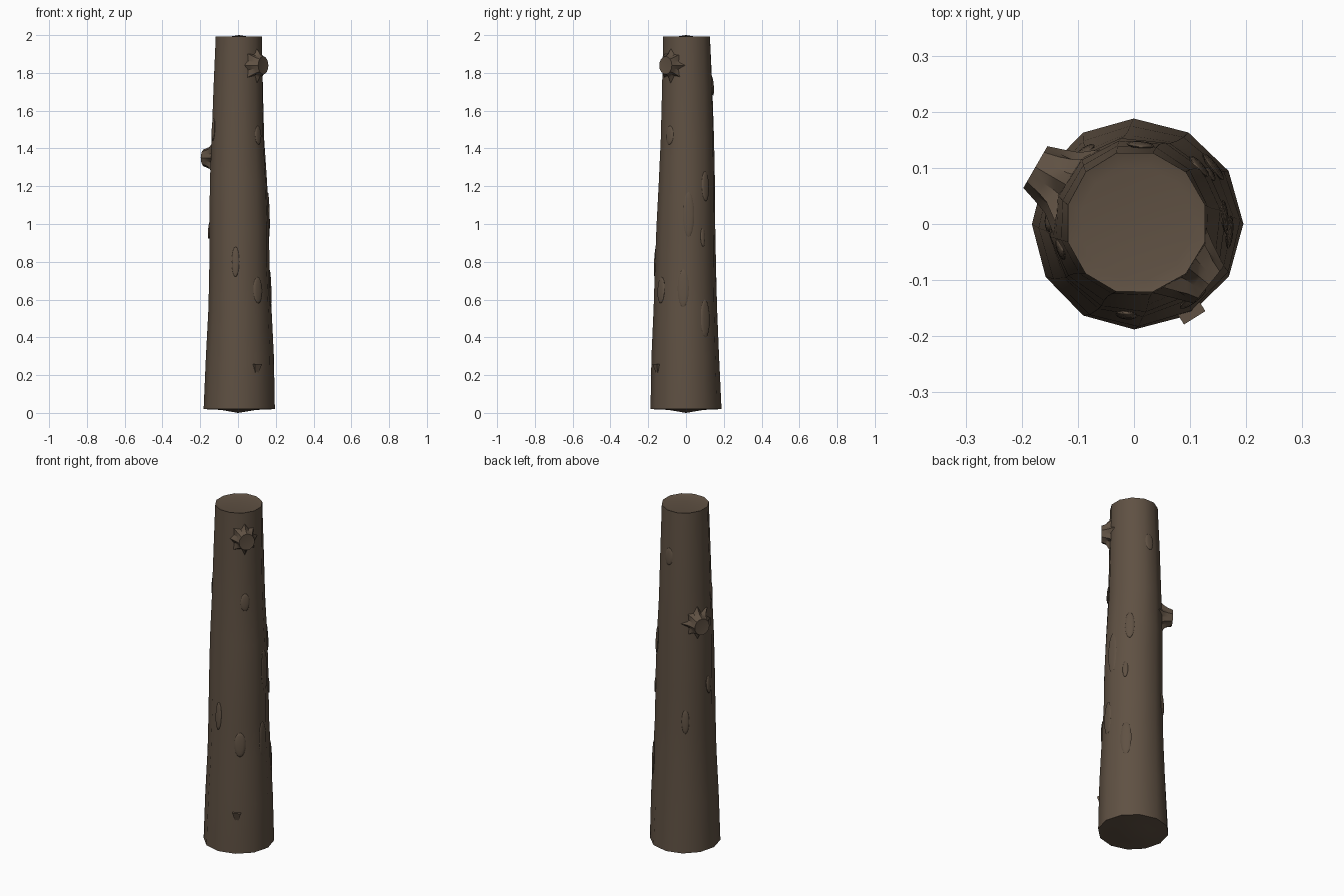
import bpy, bmesh, math, random
from mathutils import Vector, Matrix

random.seed(4)
cube = bpy.data.objects.get("Cube")
if cube:
    bpy.data.objects.remove(cube, do_unlink=True)

bark = bpy.data.materials.new("dark brown bark")
bark.use_nodes = True
BROWN = (0.115, 0.082, 0.056, 1)
bark.diffuse_color = BROWN
bsdf = bark.node_tree.nodes["Principled BSDF"]
bsdf.inputs["Base Color"].default_value = BROWN
bsdf.inputs["Roughness"].default_value = 0.9


def finish(name, bm, angle):
    bmesh.ops.recalc_face_normals(bm, faces=bm.faces)
    mesh = bpy.data.meshes.new(name)
    bm.to_mesh(mesh)
    bm.free()
    mesh.materials.append(bark)
    ob = bpy.data.objects.new(name, mesh)
    bpy.context.collection.objects.link(ob)
    bpy.ops.object.select_all(action='DESELECT')
    ob.select_set(True)
    bpy.context.view_layer.objects.active = ob
    bpy.ops.object.shade_smooth_by_angle(angle=math.radians(angle))


def skin(bm, rings):
    """Join consecutive rings of points with quads and return the vertex rings."""
    loops = [[bm.verts.new(p) for p in ring] for ring in rings]
    for a, b in zip(loops, loops[1:]):
        n = len(a)
        for i in range(n):
            bm.faces.new((a[i], a[(i + 1) % n], b[(i + 1) % n], b[i]))
    return loops


def cap(bm, loop, centre):
    c = bm.verts.new(centre)
    for i, v in enumerate(loop):
        bm.faces.new((v, loop[(i + 1) % len(loop)], c))


# Trunk outline: height, then reach towards -x, +x, -y, +y
PROFILE = [
    (0.02, .182, .195, .188, .188), (0.30, .170, .190, .183, .175),
    (0.55, .157, .178, .172, .165), (0.75, .153, .167, .166, .160),
    (0.98, .152, .166, .158, .156), (1.22, .151, .156, .146, .155),
    (1.45, .142, .141, .136, .151), (1.72, .133, .135, .130, .143),
    (1.992, .122, .131, .125, .131),
]


def reach(z):
    """Outline interpolated at a height."""
    for a, b in zip(PROFILE, PROFILE[1:]):
        if z <= b[0]:
            t = (z - a[0]) / (b[0] - a[0])
            return [p + (q - p) * t for p, q in zip(a[1:], b[1:])]
    return PROFILE[-1][1:]


def surface(angle, z):
    xn, xp, yn, yp = reach(z)
    c, s = math.cos(angle), math.sin(angle)
    return Vector((c * (xp if c > 0 else xn), s * (yp if s > 0 else yn), z))


def inset(ring, scale, z):
    return [Vector((p.x * scale, p.y * scale, z)) for p in ring]


# Trunk: twelve sides, tapering with a slight twist, with shallow uneven ends
SIDES = 12
bm = bmesh.new()
rings = []
for row in PROFILE:
    twist = math.radians(15) * row[0] / 2
    rings.append([surface(math.tau * i / SIDES + twist, row[0]) for i in range(SIDES)])
rings = [inset(rings[0], .5, .016)] + rings + [inset(rings[-1], .8, 1.984)]
loops = skin(bm, rings)
cap(bm, loops[0], (0, 0, 0))
cap(bm, loops[-1], (0.005, 0, 2))
finish("trunk", bm, 40)


# Knots: sawn branch stubs with a ragged collar of bark
def knot(name, degrees, z, tip):
    a = math.radians(degrees)
    out = Vector((math.cos(a), math.sin(a), 0))
    side = Vector((-out.y, out.x, 0))
    radius = surface(a, z).xy.length
    n = 16
    bm = bmesh.new()
    rings = []
    for kind in ("collar", "shoulder", "neck", "tip"):
        ring = []
        for i in range(n):
            t = math.tau * i / n
            spike = i % 2 == 0
            size = {"collar": random.uniform(.075, .098) if spike else .058,
                    "shoulder": .062 if spike else .050,
                    "neck": .052 if spike else .046, "tip": .043}[kind]
            u, v = size * math.cos(t), size * math.sin(t) * 1.1
            bed = math.sqrt(radius ** 2 - u ** 2)
            depth = {"collar": bed - .008, "shoulder": bed + (.014 if spike else .004),
                     "neck": radius + (tip - radius) * .5, "tip": tip}[kind]
            ring.append(out * depth + side * u + Vector((0, 0, z + v)))
        rings.append(ring)
    loops = skin(bm, rings)
    cap(bm, loops[-1], out * (tip - .004) + Vector((0, 0, z)))
    finish(name, bm, 25)


knot("upper_knot", -39, 1.84, .172)
knot("lower_knot", 150, 1.35, .203)


# Bark swellings: long lumps that melt into the trunk at the top and end in a lip
def swelling(name, degrees, z, width, height, rise):
    a = math.radians(degrees)
    bm = bmesh.new()
    bmesh.ops.create_uvsphere(bm, u_segments=12, v_segments=8, radius=1)
    for v in bm.verts:
        v.co.x -= .5 * v.co.z + .2
    place = (Matrix.Translation(surface(a, z)) @ Matrix.Rotation(a, 4, 'Z')
             @ Matrix.Diagonal((rise, width, height, 1)))
    bmesh.ops.transform(bm, matrix=place, verts=bm.verts)
    finish(name, bm, 60)


SWELLINGS = [
    (-95, .80, .02, .08, .007), (-52, .65, .03, .07, .008),
    (-40, 1.47, .025, .05, .007), (5, 1.05, .03, .12, .006),
    (178, .97, .02, .05, .008), (42, 1.2, .025, .08, .007),
    (35, .93, .015, .05, .006), (38, .5, .03, .1, .007),
    (85, 1.73, .025, .05, .006), (125, .78, .02, .07, .007),
    (200, 1.5, .02, .06, .006), (-5, .66, .03, .1, .006),
]
for i, row in enumerate(SWELLINGS):
    swelling("bark_swelling_%d" % (i + 1), *row)


# Bark chip: a small lifted flake near the foot
a = math.radians(-58)
bm = bmesh.new()
bmesh.ops.create_cube(bm, size=1)
for v in bm.verts:
    if v.co.z < 0:
        v.co.x -= .6
        v.co.y *= .4
bmesh.ops.transform(bm, verts=bm.verts, matrix=Matrix.Translation(surface(a, .235))
                    @ Matrix.Rotation(a, 4, 'Z') @ Matrix.Diagonal((.026, .045, .05, 1)))
finish("bark_chip", bm, 30)
